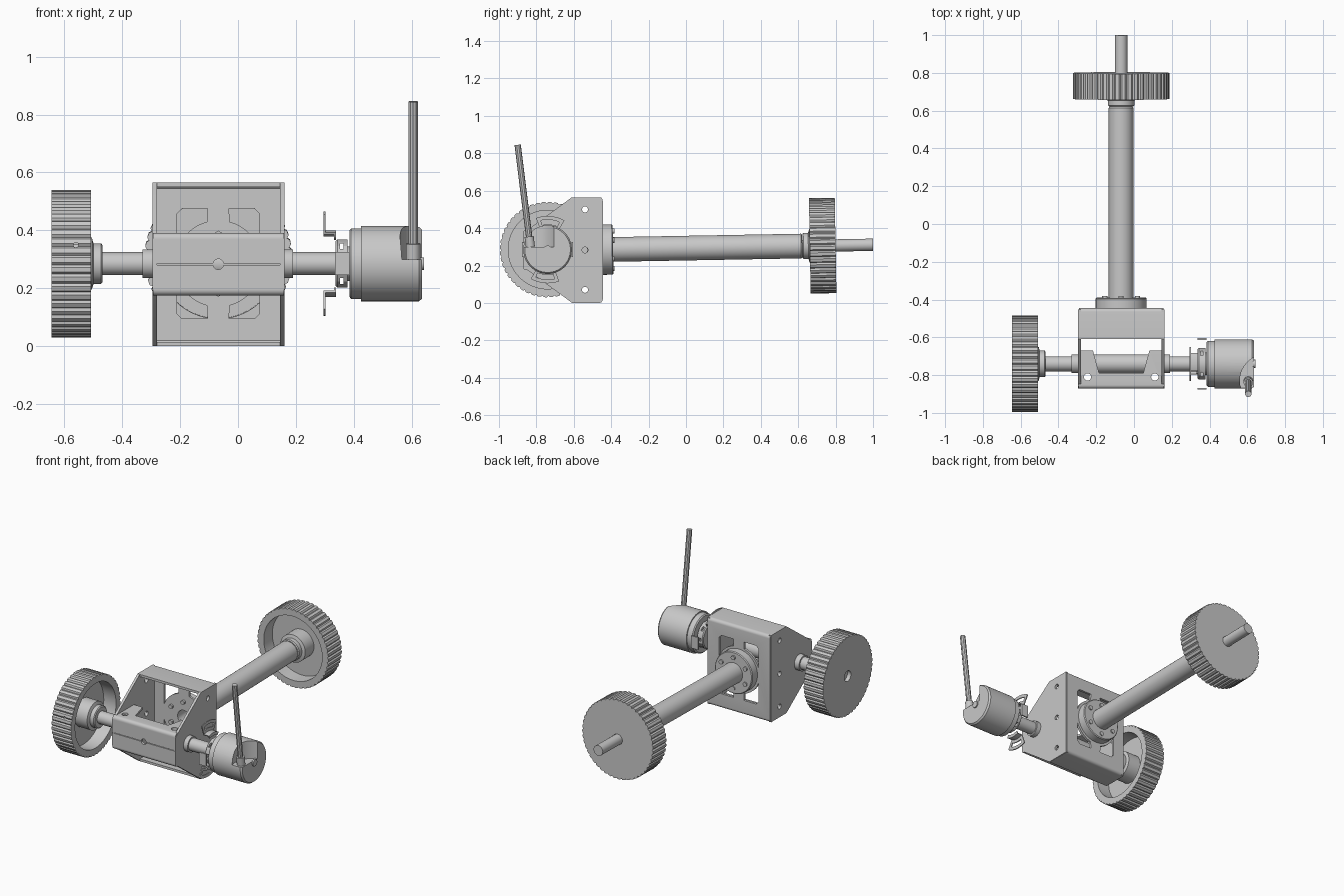
import bpy, bmesh, math
from mathutils import Vector

if "Cube" in bpy.data.objects:
    bpy.data.objects.remove(bpy.data.objects["Cube"])

GREY = bpy.data.materials.new("plain_grey")
GREY.use_nodes = True
GREY.diffuse_color = (0.58, 0.58, 0.58, 1)
GREY.node_tree.nodes["Principled BSDF"].inputs["Base Color"].default_value = (0.58, 0.58, 0.58, 1)

CX, AY, AZ = -0.068, -0.74, 0.285      # bracket centre, axle line
X = Vector((1, 0, 0))
TUBE_DIR = Vector((0, 1, 0.018)).normalized()
TUBE_BASE = Vector((CX, -0.445, AZ))
parts = []


def finish(name, bm):
    bmesh.ops.remove_doubles(bm, verts=bm.verts, dist=1e-5)
    bmesh.ops.recalc_face_normals(bm, faces=bm.faces)
    mesh = bpy.data.meshes.new(name)
    bm.to_mesh(mesh)
    bm.free()
    mesh.materials.append(GREY)
    ob = bpy.data.objects.new(name, mesh)
    bpy.context.scene.collection.objects.link(ob)
    parts.append(ob)
    return ob


def prism(name, pts, axis, a, b):
    """Extrude a 2D outline along an axis from a to b."""
    def place(p, t):
        return {"x": (t, *p), "y": (p[0], t, p[1]), "z": (*p, t)}[axis]
    bm = bmesh.new()
    ends = [[bm.verts.new(place(p, t)) for p in pts] for t in (a, b)]
    bm.faces.new(ends[0])
    bm.faces.new(ends[1])
    for i in range(len(pts)):
        j = (i + 1) % len(pts)
        bm.faces.new((ends[0][i], ends[0][j], ends[1][j], ends[1][i]))
    return finish(name, bm)


def box(name, xs, ys, zs):
    return prism(name, [(xs[0], ys[0]), (xs[1], ys[0]), (xs[1], ys[1]), (xs[0], ys[1])], "z", *zs)


def lathe(name, profile, origin, direction, n=48, hollow=False, teeth=0):
    """Spin (distance, radius) pairs round a line; teeth groove the outermost rim."""
    rot = Vector(direction).to_track_quat("Z", "Y")
    n = teeth * 4 or n
    rim = max(r for _, r in profile)
    bm = bmesh.new()
    rings = []
    for t, r in profile:
        ring = []
        for k in range(n):
            rr = r - 0.008 if teeth and r == rim and k % 4 == 0 else r
            ang = math.tau * (k + 0.5) / n
            p = Vector((rr * math.cos(ang), rr * math.sin(ang), t))
            ring.append(bm.verts.new(rot @ p + Vector(origin)))
        rings.append(ring)
    pairs = list(zip(rings, rings[1:])) + ([(rings[-1], rings[0])] if hollow else [])
    for a, b in pairs:
        for k in range(n):
            j = (k + 1) % n
            bm.faces.new((a[k], a[j], b[j], b[k]))
    return finish(name, bm)


def rod(name, start, end, r, n=32):
    start, end = Vector(start), Vector(end)
    d = (end - start).length
    return lathe(name, [(0, 0), (0, r), (d, r), (d, 0)], start, end - start, n)


def cut(ob, cutters):
    for c in cutters:
        mod = ob.modifiers.new("cut", "BOOLEAN")
        mod.operation, mod.solver, mod.object = "DIFFERENCE", "EXACT", c
    bpy.context.view_layer.update()
    dg = bpy.context.evaluated_depsgraph_get()
    mesh = bpy.data.meshes.new_from_object(ob.evaluated_get(dg))
    ob.modifiers.clear()
    ob.data = mesh
    for c in cutters:
        parts.remove(c)
        bpy.data.objects.remove(c)


def arc(cx, cy, r, a, b, n=6):
    return [(cx + r * math.cos(math.radians(a + (b - a) * i / n)),
             cy + r * math.sin(math.radians(a + (b - a) * i / n))) for i in range(n + 1)]


def sector(r0, r1, mid, half):
    return arc(AY, AZ, r0, mid - half, mid + half, 10) + arc(AY, AZ, r1, mid + half, mid - half, 10)


# Ribbed wheels: solid web outside, open cavity with a stepped hub inside
WHEEL = [(0, .034), (0, .255), (.138, .255), (.138, .21), (.05, .21), (.05, .09),
         (.14, .09), (.146, .07), (.172, .07), (.177, .064), (.177, .034)]
side_wheel = lathe("side_wheel", WHEEL, (-0.645, AY, AZ), X, hollow=True, teeth=48)
cut(side_wheel, [rod("screw_hole", (-0.56, AY - 0.3, 0.35), (-0.56, AY - 0.2, 0.35), 0.009, 12)])
lathe("rear_wheel", WHEEL, TUBE_BASE + TUBE_DIR * 1.245, -TUBE_DIR, hollow=True, teeth=48)

# Long tube with its mounting flange, inner shaft and bolts
lathe("long_tube", [(0, .045), (0, .066), (1.06, .066), (1.067, .06), (1.067, .045)],
      TUBE_BASE, TUBE_DIR, hollow=True)
lathe("tube_flange", [(0, .045), (0, .135), (.05, .135), (.055, .13), (.055, .045)],
      TUBE_BASE, TUBE_DIR, hollow=True)
rod("rear_shaft", TUBE_BASE + TUBE_DIR * 0.9, TUBE_BASE + TUBE_DIR * 1.445, 0.033)
for i in range(6):
    a = math.tau * (i + 0.5) / 6
    x, z = CX + 0.1 * math.cos(a), AZ + 0.1 * math.sin(a)
    rod("flange_bolt", (x, -0.4, z), (x, -0.382, z), 0.014, 16)
    rod("flange_bolt_nut", (x, -0.475, z), (x, -0.455, z), 0.014, 6)

# Rear channel: back plate with top and bottom lips, bent with round corners
outer = [(-0.61, 0.0)] + arc(-0.465, 0.02, 0.02, -90, 0) + arc(-0.465, 0.545, 0.02, 0, 90) + [(-0.61, 0.565)]
inner = [(-0.61, 0.55), (-0.465, 0.55), (-0.46, 0.545), (-0.46, 0.02), (-0.465, 0.015), (-0.61, 0.015)]
channel = prism("rear_channel", outer + inner, "x", -0.292, 0.157)
windows = [rod("centre_hole", (CX, -0.6, AZ), (CX, -0.3, AZ), 0.045)]
for sx in (-1, 1):
    for sz in (-1, 1):
        shape = [(.037, .19), (.125, .19), (.142, .173), (.142, .05)] + arc(0, 0, .15, 21, 75, 8)
        windows.append(prism("window", [(CX + sx * x, AZ + sz * z) for x, z in shape], "y", -0.5, -0.4))
cut(channel, windows)

# Tapered side plates with bolt holes
half = [(-0.87, 0.37), (-0.855, 0.385), (-0.61, 0.565), (-0.452, 0.565)]
plate = half + [(y, 2 * 0.283 - z) for y, z in reversed(half)]
for name, a, b in (("right_side_plate", -0.296, -0.28), ("left_side_plate", 0.145, 0.161)):
    ob = prism(name, plate, "x", a, b)
    cut(ob, [rod("bolt_hole", (a - 0.1, -0.54, z), (b + 0.1, -0.54, z), 0.016, 20)
             for z in (0.07, 0.283, 0.5)])

# Front cover: two bent halves meeting at a seam, with notched lips
for name, s in (("upper_front_cover", 1), ("lower_front_cover", -1)):
    bend = ([(-0.872, 0.002), (-0.872, 0.085)] + arc(-0.852, 0.088, 0.02, 180, 90)
            + [(-0.67, 0.108), (-0.67, 0.093), (-0.85, 0.093), (-0.857, 0.086), (-0.857, 0.002)])
    ob = prism(name, [(y, 0.283 + s * z) for y, z in bend], "x", -0.294, 0.159)
    cutters = [prism("notch", [(CX - .117, -.79), (CX + .117, -.79), (CX + .152, -.66), (CX - .152, -.66)],
                     "z", 0.1, 0.5),
               rod("front_hole", (CX, -1, 0.283), (CX, -0.8, 0.283), 0.018)]
    cutters += [rod("lip_hole", (x, -0.81, 0.1), (x, -0.81, 0.5), 0.019, 20) for x in (-0.246, 0.11)]
    cut(ob, cutters)

# Cross axle with its bearing sleeve
rod("cross_axle", (-0.62, AY, AZ), (0.4, AY, AZ), 0.04)
rod("bearing_sleeve", (-0.33, AY, AZ), (0.19, AY, AZ), 0.05)

# Sensor body with a scooped pocket for the cable
body = lathe("sensor_body", [(0, 0), (0, .115), (.006, .122), (.04, .122), (.04, .13), (.24, .13),
                             (.25, .122), (.25, 0)], (0.385, AY, AZ), X, 64)
cut(body, [rod("pocket", (0.7, -0.83, 0.3), (0.7, -0.83, 0.6), 0.14, 48)])
rod("end_screw", (0.63, AY, AZ), (0.642, AY, AZ), 0.022, 20)
coupling = lathe("coupling", [(0, .04), (0, .08), (.006, .086), (.042, .086), (.042, .04)],
                 (0.337, AY, AZ), X, 12, hollow=True)
cut(coupling, [box("slot", (0.352, 0.364), (AY - 0.2, AY + 0.2), (z - 0.01, z + 0.01))
               for z in (AZ - 0.06, AZ, AZ + 0.06)])
rod("sensor_neck", (0.37, AY, AZ), (0.39, AY, AZ), 0.06)

# Slotted mounting tabs above and below, thin clips front and back
for mid, s, word in ((85, 1, "upper"), (265, -1, "lower")):
    tab = prism(word + "_tab", sector(0.112, 0.18, mid, 25), "x", 0.295, 0.302)
    cut(tab, [prism("tab_slot", sector(0.135, 0.16, mid, 18), "x", 0.25, 0.35)])
    prism(word + "_tab_lip", sector(0.108, 0.115, mid, 25), "x", 0.295, 0.337)
    prism(word + "_tab_foot", sector(0.095, 0.115, mid, 25), "x", 0.331, 0.338)
    side = AY + s * 0.132
    box(word + "_clip", (0.335, 0.385), (side - 0.005, side + 0.005), (AZ - 0.04, AZ + 0.04))

# Cable rising out of the pocket
low, high = Vector((0.605, -0.832, 0.3)), Vector((0.605, -0.9, 0.845))
rod("cable", low, high, 0.017, 10)
rod("cable_boot", low, low.lerp(high, 0.1), 0.025, 16)

# Smooth shading with sharp edges kept
bpy.ops.object.select_all(action="DESELECT")
for ob in parts:
    ob.select_set(True)
bpy.context.view_layer.objects.active = parts[0]
bpy.ops.object.shade_smooth_by_angle(angle=math.radians(30))
